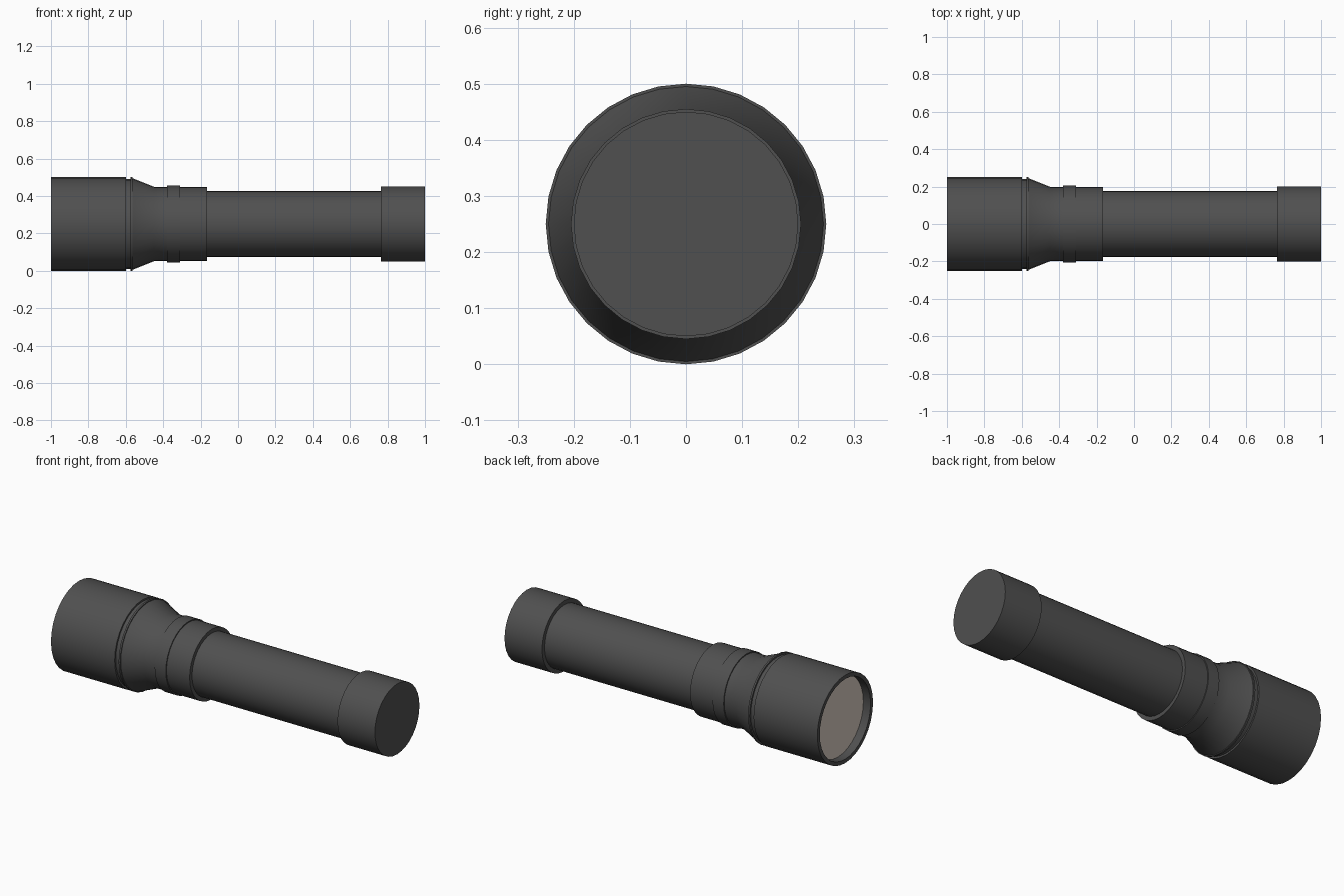
import bpy, bmesh, math

if "Cube" in bpy.data.objects:
    bpy.data.objects.remove(bpy.data.objects["Cube"])

SIDES = 32
AXIS_Z = 0.25


def material(name, rgb):
    m = bpy.data.materials.new(name)
    m.diffuse_color = (*rgb, 1.0)
    m.use_nodes = True
    m.node_tree.nodes["Principled BSDF"].inputs["Base Color"].default_value = m.diffuse_color
    return m


def lathe(name, profile, mat):
    """Revolve (x, radius) points about the horizontal long axis."""
    bm = bmesh.new()
    rings = []
    for x, r in profile:
        if r == 0:
            rings.append([bm.verts.new((x, 0, AXIS_Z))] * SIDES)
        else:
            rings.append([bm.verts.new((x, r * math.sin(a), AXIS_Z + r * math.cos(a)))
                          for a in (2 * math.pi * k / SIDES for k in range(SIDES))])
    for a, b in zip(rings, rings[1:]):
        for k in range(SIDES):
            j = (k + 1) % SIDES
            quad = list(dict.fromkeys((a[k], a[j], b[j], b[k])))
            if len(quad) > 2:
                bm.faces.new(quad)
    bmesh.ops.recalc_face_normals(bm, faces=bm.faces)
    me = bpy.data.meshes.new(name)
    bm.to_mesh(me)
    bm.free()
    me.materials.append(mat)
    ob = bpy.data.objects.new(name, me)
    bpy.context.collection.objects.link(ob)
    bpy.ops.object.select_all(action='DESELECT')
    ob.select_set(True)
    bpy.context.view_layer.objects.active = ob
    bpy.ops.object.shade_smooth_by_angle(angle=math.radians(30))
    return ob


black = material("dark_grey_metal", (0.08, 0.08, 0.08))
glass = material("warm_lens", (0.70, 0.62, 0.55))

# Head: recessed front, groove, thin lip, cone, and collar with raised band
lathe("head", [
    (-0.95, 0), (-0.95, 0.228), (-1.0, 0.228), (-1.0, 0.25),
    (-0.60, 0.25), (-0.60, 0.24), (-0.575, 0.24), (-0.575, 0.25),
    (-0.565, 0.25), (-0.565, 0.245), (-0.45, 0.199),
    (-0.38, 0.199), (-0.38, 0.205), (-0.31, 0.205), (-0.31, 0.199),
    (-0.165, 0.199), (-0.165, 0),
], black)

# Lens set back inside the head
lathe("lens", [(-0.955, 0), (-0.955, 0.2275), (-0.951, 0.2275), (-0.951, 0)], glass)

# Battery tube
lathe("battery_tube", [(-0.18, 0), (-0.18, 0.177), (0.78, 0.177), (0.78, 0)], black)

# Tail cap
lathe("tail_cap", [(0.765, 0), (0.765, 0.20), (1.0, 0.20), (1.0, 0)], black)
